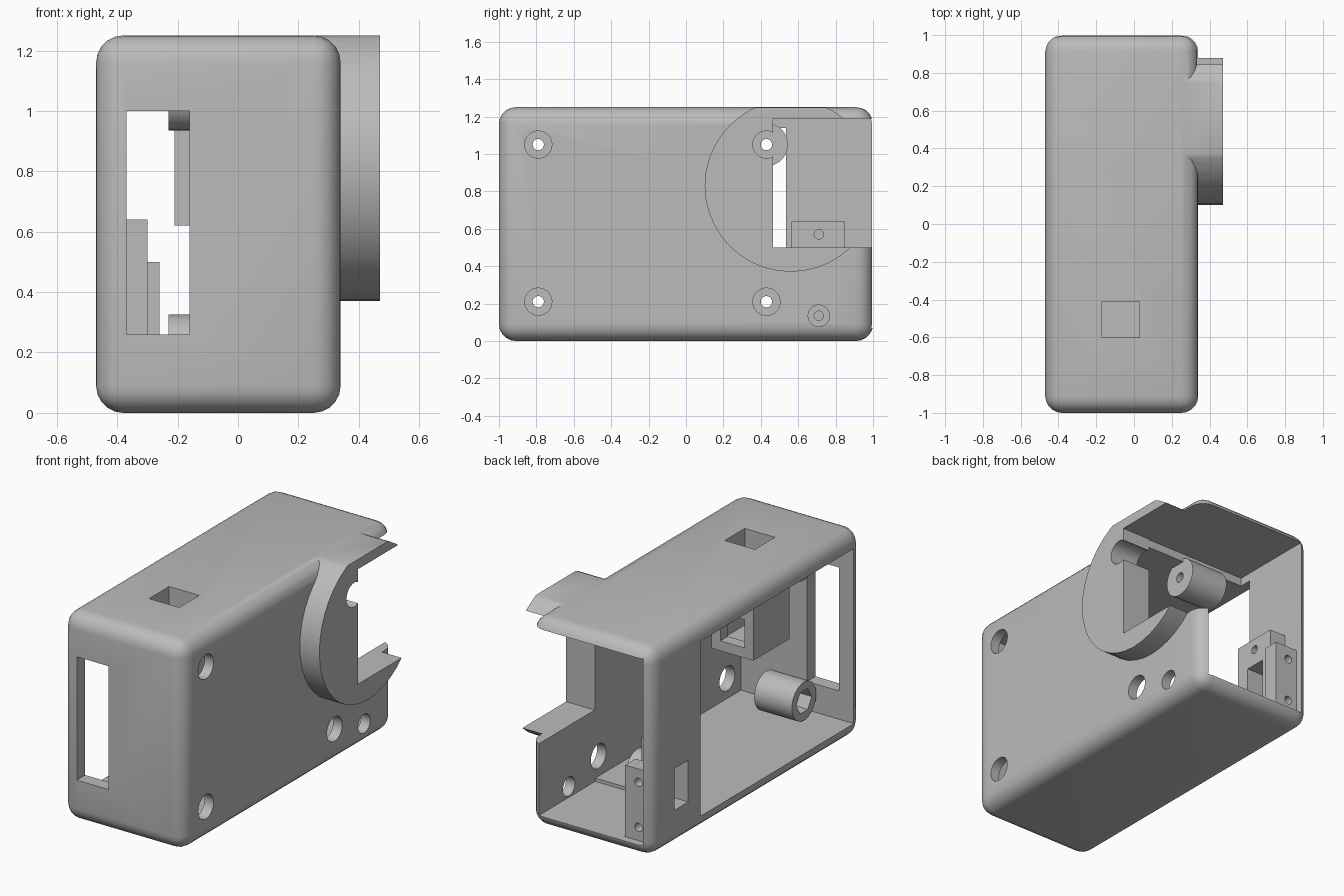
import bpy, bmesh, math
from mathutils import Matrix, Vector

old = bpy.data.objects.get("Cube")
if old:
    bpy.data.objects.remove(old, do_unlink=True)

grey = bpy.data.materials.new("light grey plastic")
grey.use_nodes = True
colour = (0.5, 0.5, 0.5, 1)
grey.diffuse_color = colour
grey.node_tree.nodes["Principled BSDF"].inputs["Base Color"].default_value = colour


def finish(name, bm):
    mesh = bpy.data.meshes.new(name)
    bm.to_mesh(mesh)
    bm.free()
    mesh.materials.append(grey)
    obj = bpy.data.objects.new(name, mesh)
    bpy.context.collection.objects.link(obj)
    return obj


def box(name, x, y, z, bevel=0):
    """Box from (low, high) ranges, optionally rounded."""
    bm = bmesh.new()
    bmesh.ops.create_cube(bm, size=1)
    for v in bm.verts:
        v.co = Vector([(a + b) / 2 + c * (b - a) for (a, b), c in zip((x, y, z), v.co)])
    if bevel:
        bmesh.ops.bevel(bm, geom=bm.edges[:], offset=bevel, segments=5,
                        profile=0.5, affect='EDGES')
    return finish(name, bm)


def rod(name, axis, span, a, b, radius, sides=32):
    """Cylinder along x at (y, z) = (a, b), or along y at (x, z) = (a, b)."""
    lo, hi = span
    mid = (lo + hi) / 2
    bm = bmesh.new()
    if axis == 'X':
        m = Matrix.Translation((mid, a, b)) @ Matrix.Rotation(math.pi / 2, 4, 'Y')
    else:
        m = Matrix.Translation((a, mid, b)) @ Matrix.Rotation(math.pi / 2, 4, 'X')
    bmesh.ops.create_cone(bm, cap_ends=True, segments=sides, radius1=radius,
                          radius2=radius, depth=hi - lo, matrix=m)
    return finish(name, bm)


def combine(obj, tool, operation='DIFFERENCE'):
    mod = obj.modifiers.new("combine", 'BOOLEAN')
    mod.operation = operation
    mod.solver = 'EXACT'
    mod.object = tool
    bpy.context.view_layer.objects.active = obj
    bpy.ops.object.modifier_apply(modifier=mod.name)
    bpy.data.objects.remove(tool, do_unlink=True)


def smooth(obj):
    bpy.ops.object.select_all(action='DESELECT')
    obj.select_set(True)
    bpy.context.view_layer.objects.active = obj
    bpy.ops.object.shade_smooth_by_angle(angle=math.radians(30))


# Rounded case with the round lens boss, trimmed flush with the roof
case = box("case_shell", (-.47, .34), (-1, 1), (0, 1.25), .09)
boss = rod("boss", 'X', (.1, .47), .56, .83, .46, 40)
combine(boss, box("trim", (-.5, 1), (-1, 2), (1.249, 2)))
combine(case, boss, 'UNION')

# Main cavity, open on the -x side
combine(case, box("cavity", (-.6, .28), (-.92, .535), (.09, 1.14)))
# End cavity, open at the +y end behind a thin side panel
combine(case, box("end_cavity", (-.41, .28), (.46, 1.2), (.07, 1.19)))
# Display notch through the wall and boss
combine(case, box("notch", (.1, .6), (.465, 1.2), (.5, 1.19)))
# Front slot, roof button hole and side socket
combine(case, box("front_slot", (-.37, -.16), (-1.2, -.8), (.26, 1)))
combine(case, box("roof_hole", (-.17, .03), (-.6, -.41), (1.1, 1.4)))
combine(case, box("side_socket", (-.6, -.35), (.65, .78), (.22, .47)))

# Screw access holes, each in line with a hollow post
post_spots = [(y, z) for y in (-.79, .43) for z in (.21, 1.05)]
for y, z in post_spots:
    combine(case, rod("access", 'X', (.2, .6), y, z, .073))
combine(case, rod("access", 'X', (.2, .6), .71, .135, .057))
smooth(case)

for i, (y, z) in enumerate(post_spots):
    post = rod("screw_post_%d" % (i + 1), 'X', (-.23, .02), y, z, .115)
    combine(post, rod("bore", 'X', (-.3, .1), y, z, .03))
    combine(post, rod("nut_recess", 'X', (-.3, -.13), y, z, .073, 6))
    smooth(post)

# Button housing under the roof hole, with a wire window
housing = box("button_housing", (-.21, .07), (-.68, -.34), (.62, 1.15))
combine(housing, box("well", (-.17, .03), (-.6, -.41), (.67, 1.3)))
combine(housing, box("wire_window", (-.15, .01), (-.5, -.2), (.68, .85)))

# Socket bracket: tall plate and a lower end block
plate = box("socket_plate", (-.42, -.30), (.565, .85), (.06, .64))
combine(plate, box("window", (-.5, -.2), (.65, .78), (.22, .47)))
for z in (.135, .57):
    combine(plate, rod("screw_hole", 'X', (-.4, -.2), .71, z, .025, 20))
smooth(plate)

block = box("socket_end_block", (-.42, -.26), (.851, .95), (.06, .5))
for z in (.15, .42):
    combine(block, rod("screw_hole", 'Y', (.88, 1.1), -.35, z, .025, 20))
smooth(block)
